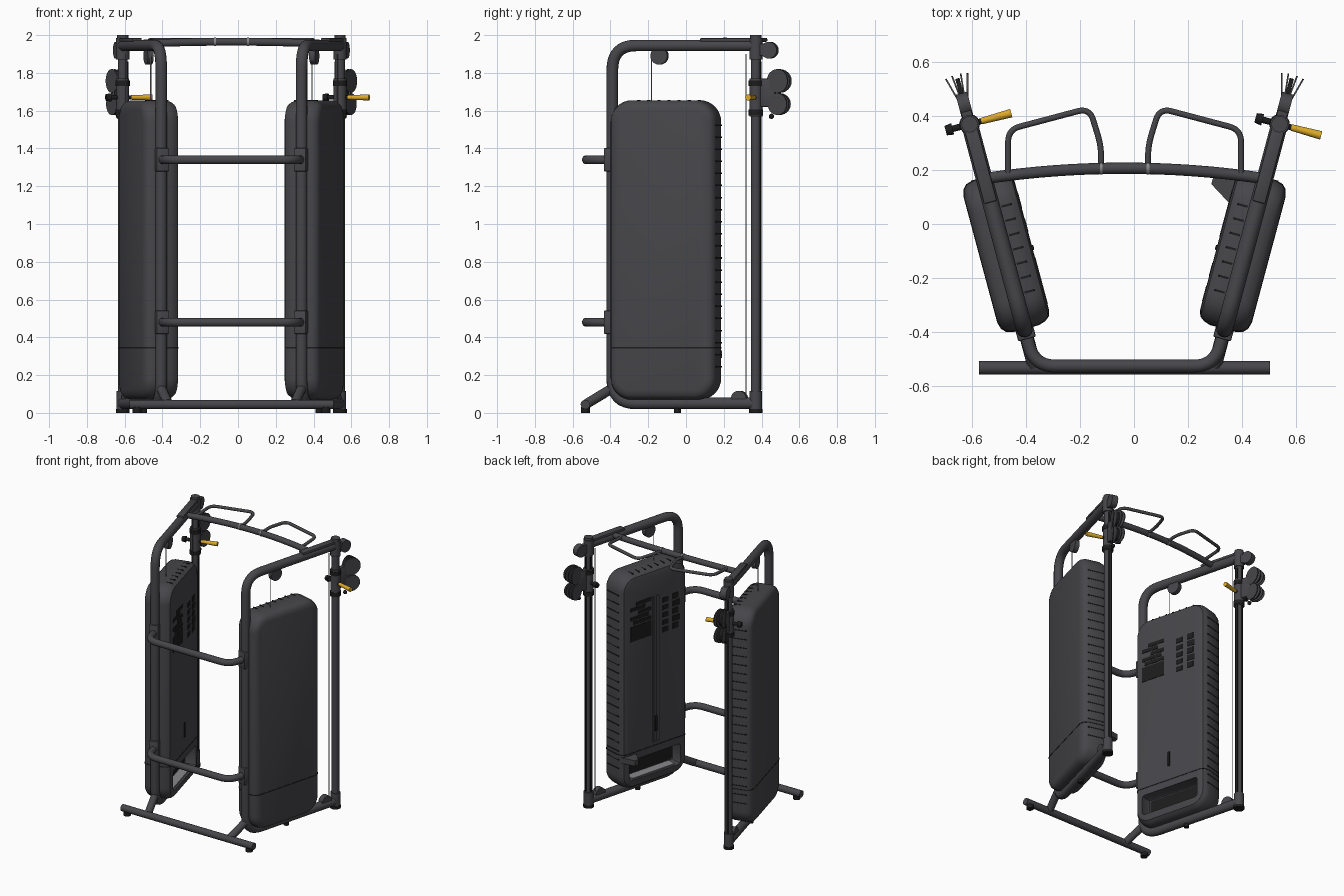
import bpy, bmesh, math
from mathutils import Matrix, Vector

if "Cube" in bpy.data.objects:
    bpy.data.objects.remove(bpy.data.objects["Cube"])


def material(name, rgb):
    m = bpy.data.materials.new(name)
    m.use_nodes = True
    m.diffuse_color = (*rgb, 1)
    m.node_tree.nodes["Principled BSDF"].inputs["Base Color"].default_value = (*rgb, 1)
    return m


GREY = material("charcoal paint", (0.062, 0.061, 0.068))
BLACK = material("black plastic", (0.012, 0.012, 0.012))
YELLOW = material("yellow grip", (0.72, 0.40, 0.02))
STEEL = material("grey steel", (0.25, 0.25, 0.26))
CENTRE = Matrix.Translation((-0.035, 0, 0))
meshes = []


def finish(name, bm, mat, M):
    bm.transform(M)
    bmesh.ops.recalc_face_normals(bm, faces=bm.faces)
    me = bpy.data.meshes.new(name)
    bm.to_mesh(me)
    bm.free()
    me.materials.append(mat)
    ob = bpy.data.objects.new(name, me)
    bpy.context.collection.objects.link(ob)
    meshes.append(ob)
    return ob


def box(name, mat, M, xs, ys, zs, bevel=0):
    bm = bmesh.new()
    bmesh.ops.create_cube(bm, size=1)
    for v in bm.verts:
        v.co = [r[0] if c < 0 else r[1] for c, r in zip(v.co, (xs, ys, zs))]
    if bevel:
        bmesh.ops.bevel(bm, geom=bm.edges[:], offset=bevel, segments=2, affect='EDGES', profile=0.5)
    return finish(name, bm, mat, M)


def rod(name, mat, M, a, b, r, r2=None, sides=24):
    a, b = Vector(a), Vector(b)
    bm = bmesh.new()
    bmesh.ops.create_cone(bm, cap_ends=True, segments=sides, radius1=r,
                          radius2=r if r2 is None else r2, depth=(b - a).length)
    bm.transform(Matrix.Translation((a + b) / 2) @ (b - a).to_track_quat('Z', 'Y').to_matrix().to_4x4())
    return finish(name, bm, mat, M)


def ball(name, mat, M, p, r):
    bm = bmesh.new()
    bmesh.ops.create_uvsphere(bm, u_segments=16, v_segments=10, radius=r)
    bm.transform(Matrix.Translation(p))
    return finish(name, bm, mat, M)


def tube(name, mat, M, points, r, fillet=0.0):
    """Round tube along a path whose inner corners are rounded."""
    pts = [M @ Vector(p) for p in points]
    path = [pts[0]]
    for p, c, n in zip(pts, pts[1:], pts[2:]):
        a, b = c + (p - c).normalized() * fillet, c + (n - c).normalized() * fillet
        for i in range(9):
            t = i / 8
            path.append(a * (1 - t) ** 2 + c * (2 * t * (1 - t)) + b * t * t)
    path.append(pts[-1])
    cu = bpy.data.curves.new(name, 'CURVE')
    cu.dimensions = '3D'
    cu.bevel_depth, cu.bevel_resolution, cu.use_fill_caps = r, 5, True
    sp = cu.splines.new('POLY')
    sp.points.add(len(path) - 1)
    for q, p in zip(sp.points, path):
        q.co = (*p, 1)
    sp.use_smooth = True
    cu.materials.append(mat)
    bpy.context.collection.objects.link(bpy.data.objects.new(name, cu))


def prism(name, mat, M, outline, z0, z1):
    bm = bmesh.new()
    f = bm.faces.new([bm.verts.new((x, y, z0)) for x, y in outline])
    top = bmesh.ops.extrude_face_region(bm, geom=[f])["geom"]
    bmesh.ops.translate(bm, vec=(0, 0, z1 - z0), verts=[g for g in top if isinstance(g, bmesh.types.BMVert)])
    return finish(name, bm, mat, M)


# Cover section: offset across the thickness, inset of the outline there
SECTION = [(-0.105, 0.045), (-0.098, 0.022), (-0.08, 0.008), (-0.055, 0), (0.04, 0),
           (0.068, 0.008), (0.083, 0.024), (0.09, 0.05)]
W0, W1, Z0, Z1 = -0.785, -0.205, 0.07, 1.655


def cover_shell(name, mat, M):
    bm = bmesh.new()
    rings = []
    for x, inset in SECTION:
        r, ring = 0.115 - inset, []
        corners = [(W1, Z1, 1, 1), (W0, Z1, -1, 1), (W0, Z0, -1, -1), (W1, Z0, 1, -1)]
        for k, (w, z, sw, sz) in enumerate(corners):
            for i in range(9):
                a = math.pi / 2 * (k + i / 8)
                ring.append(bm.verts.new((x, w - sw * 0.115 + r * math.cos(a), z - sz * 0.115 + r * math.sin(a))))
        rings.append(ring)
    n = len(rings[0])
    for a, b in zip(rings, rings[1:]):
        for i in range(n):
            bm.faces.new((a[i], a[(i + 1) % n], b[(i + 1) % n], b[i]))
    bm.faces.new(rings[0])
    bm.faces.new(rings[-1])
    return finish(name, bm, mat, M)


def cut(ob, cutter):
    mod = ob.modifiers.new("cut", 'BOOLEAN')
    mod.operation, mod.solver, mod.object = 'DIFFERENCE', 'EXACT', cutter
    bpy.context.view_layer.objects.active = ob
    bpy.ops.object.modifier_apply(modifier=mod.name)
    meshes.remove(cutter)
    bpy.data.objects.remove(cutter)


def side(tag, s):
    M = CENTRE @ Matrix.Scale(s, 4, (1, 0, 0)) @ Matrix.Translation((0.575, 0.37, 0)) \
        @ Matrix.Rotation(math.radians(-15), 4, 'Z')
    n = lambda part: tag + "_" + part
    # Bent frame, leg and upright post
    tube(n("frame_tube"), GREY, M, [(0, 0, 0.05), (0, -0.787, 0.05), (0, -0.787, 1.945), (0, 0, 1.945)], 0.031, 0.13)
    tube(n("front_leg"), GREY, M, [(0, -0.77, 0.14), (0, -0.925, 0.05)], 0.026)
    rod(n("post"), GREY, M, (0, 0, 0.02), (0, 0, 1.97), 0.026)
    box(n("post_back_groove"), BLACK, M, (-0.006, 0.006), (0.02, 0.028), (0.12, 1.86))
    box(n("post_inner_groove"), BLACK, M, (-0.028, -0.02), (-0.008, 0.008), (0.12, 1.86))
    for part, z0, z1, r in (("base_collar", 0.02, 0.115, 0.033), ("top_collar", 1.87, 1.985, 0.035),
                            ("post_cap", 1.985, 2.0, 0.03)):
        rod(n(part), GREY, M, (0, 0, z0), (0, 0, z1), r)
    rod(n("post_foot"), BLACK, M, (0, 0, 0), (0, 0, 0.02), 0.036)
    rod(n("middle_foot"), BLACK, M, (0, -0.43, 0), (0, -0.43, 0.03), 0.018)
    box(n("top_plate"), GREY, M, (-0.025, 0.025), (-0.3, -0.02), (1.965, 1.985), 0.006)
    for z in (0.48, 1.34):
        box(n("crossbar_bracket"), GREY, M, (-0.034, 0.034), (-0.825, -0.775), (z - 0.062, z + 0.062), 0.006)
    # Pulleys and cables
    rod(n("back_pulley"), GREY, M, (-0.022, 0.075, 1.92), (0.022, 0.075, 1.92), 0.044)
    box(n("back_pulley_arm"), GREY, M, (-0.02, 0.02), (0, 0.08), (1.89, 1.955), 0.005)
    rod(n("top_pulley"), GREY, M, (-0.016, -0.528, 1.89), (0.016, -0.528, 1.89), 0.046)
    rod(n("lower_pulley"), GREY, M, (-0.02, -0.09, 0.075), (0.02, -0.09, 0.075), 0.042)
    rod(n("stack_cable"), STEEL, M, (0, -0.572, 1.63), (0, -0.572, 1.89), 0.003, sides=8)
    rod(n("post_cable"), STEEL, M, (0, -0.055, 0.08), (0, -0.055, 1.9), 0.003, sides=8)
    # Weight cover with tray, slot, seam and vents
    shell = cover_shell(n("weight_cover"), GREY, M)
    cut(shell, box("tray_cutter", GREY, M, (-0.2, -0.02), (-0.72, -0.27), (0.14, 0.29), 0.02))
    cut(shell, box("slot_cutter", GREY, M, (-0.2, -0.075), (-0.53, -0.475), (0.37, 1.45)))
    box(n("tray_back"), BLACK, M, (-0.024, -0.018), (-0.71, -0.28), (0.15, 0.28))
    box(n("tray_floor"), STEEL, M, (-0.09, -0.024), (-0.68, -0.31), (0.14, 0.148))
    box(n("slot_back"), BLACK, M, (-0.08, -0.074), (-0.53, -0.475), (0.37, 1.45))
    box(n("weight_guide"), GREY, M, (-0.1, -0.078), (-0.515, -0.49), (0.37, 1.45))
    box(n("weight_pin"), BLACK, M, (-0.112, -0.08), (-0.512, -0.493), (0.45, 0.56), 0.004)
    e = 0.0015
    outline = [(x, W0 + i - e) for x, i in SECTION] + [(x, W1 - i + e) for x, i in reversed(SECTION)]
    wide = [(x + math.copysign(e, x), w) for x, w in outline]
    prism(n("cover_seam"), BLACK, M, wide, 0.341, 0.348)
    for i in range(21):
        z = 0.24 + i * 0.064
        box(n("back_vent"), BLACK, M, (-0.07, 0.05), (W1 - 0.004, W1 + 0.0015), (z, z + 0.008))
    for i in range(7):
        w = -0.66 + i * 0.055
        box(n("top_vent"), BLACK, M, (-0.075, -0.035), (w, w + 0.008), (Z1 - 0.007, Z1 + 0.0015))
    # Instruction panel: solid blocks to the reader's left, small ones to the right
    def plate(near, far, z, h):
        ys = sorted((-0.5 + s * near, -0.5 + s * far))
        box(n("instruction_plate"), BLACK, M, (-0.108, -0.104), ys, (z, z + h))
    plate(0.04, 0.22, 1.17, 0.11)
    for i, (near, far) in enumerate([(0.04, 0.20), (0.06, 0.22), (0.04, 0.15), (0.09, 0.22), (0.04, 0.17)]):
        plate(near, far, 1.29 + i * 0.034, 0.026)
    for i in range(5):
        plate(-0.06, -0.11, 1.16 + i * 0.055, 0.035)
        plate(-0.15, -0.20 - 0.01 * (i % 2), 1.16 + i * 0.055, 0.042)

    # Sliding carriage with its pull handle and pulley pair (same hand on both sides)
    C = CENTRE @ Matrix.Translation((s * 0.575, 0.37, 0)) @ Matrix.Rotation(math.radians(-15 * s), 4, 'Z')
    rod(n("carriage_sleeve"), GREY, C, (0, 0, 1.57), (0, 0, 1.77), 0.034)
    for z in (1.575, 1.73):
        rod(n("carriage_ring"), BLACK, C, (0, 0, z), (0, 0, z + 0.03), 0.038)
    rod(n("carriage_pin"), BLACK, C, (-0.02, 0, 1.67), (-0.07, 0, 1.67), 0.012)
    rod(n("pin_knob"), BLACK, C, (-0.065, 0, 1.67), (-0.092, 0, 1.67), 0.022, 0.018)
    rod(n("grip_stem"), BLACK, C, (0.02, 0, 1.67), (0.05, 0, 1.67), 0.011)
    rod(n("handle_grip"), YELLOW, C, (0.045, 0, 1.67), (0.16, 0, 1.67), 0.012, 0.016)
    box(n("pulley_bracket"), GREY, C, (-0.016, 0.016), (0.02, 0.11), (1.62, 1.77), 0.005)
    for z, r in ((1.757, 0.063), (1.635, 0.058)):
        rod(n("swivel_pulley"), BLACK, M, (-0.008, 0.125, z), (0.008, 0.125, z), r - 0.012)
        for deg in (-15, -6, 6, 15):
            F = M @ Matrix.Translation((0, 0.03, 0)) @ Matrix.Rotation(math.radians(deg), 4, 'Z')
            rod(n("pulley_guard"), GREY, F, (-0.003, 0.098, z), (0.003, 0.098, z), r)
    ball(n("cable_stop"), BLACK, M, (0, 0.085, 1.57), 0.014)

    # Pull-up handle on the top beam
    H = CENTRE @ Matrix.Scale(s, 4, (1, 0, 0))
    tube(n("pull_up_handle"), GREY, H, [(0.432, 0.185, 1.965), (0.432, 0.35, 1.975), (0.13, 0.43, 1.975),
                                        (0.087, 0.29, 1.975), (0.087, 0.2, 1.965)], 0.011, 0.045)
    rod(n("handle_clamp"), STEEL, H, (0.082, 0.207, 1.965), (0.092, 0.207, 1.965), 0.0235)
    rod(n("bar_foot"), BLACK, H, (0.5, -0.533, 0), (0.5, -0.533, 0.03), 0.024)
    return M


M = side("left", 1)
side("right", -1)

# Accessory holder on the left cover
prism("accessory_holder", GREY, M, [(-0.09, -0.34), (-0.187, -0.28), (-0.187, -0.25), (-0.09, -0.21)], 0.29, 0.33)

# Bars joining the two sides
tube("base_bar", GREY, CENTRE, [(-0.54, -0.533, 0.045), (0.54, -0.533, 0.045)], 0.025)
beam = [(0.51 * t / 8, 0.207 - 0.037 * (t / 8) ** 2, 1.965 - 0.012 * (t / 8) ** 2) for t in range(-8, 9)]
tube("top_beam", GREY, CENTRE, beam, 0.021, 0.01)
for level, z in (("lower", 0.48), ("upper", 1.34)):
    tube(level + "_crossbar", GREY, CENTRE, [(-0.372, -0.39, z), (-0.333, -0.527, z), (0.333, -0.527, z),
                                             (0.372, -0.39, z)], 0.024, 0.075)

# Smooth round surfaces, keep hard edges
bpy.ops.object.select_all(action='DESELECT')
for ob in meshes:
    ob.select_set(True)
bpy.context.view_layer.objects.active = meshes[0]
bpy.ops.object.shade_smooth_by_angle(angle=math.radians(35))
